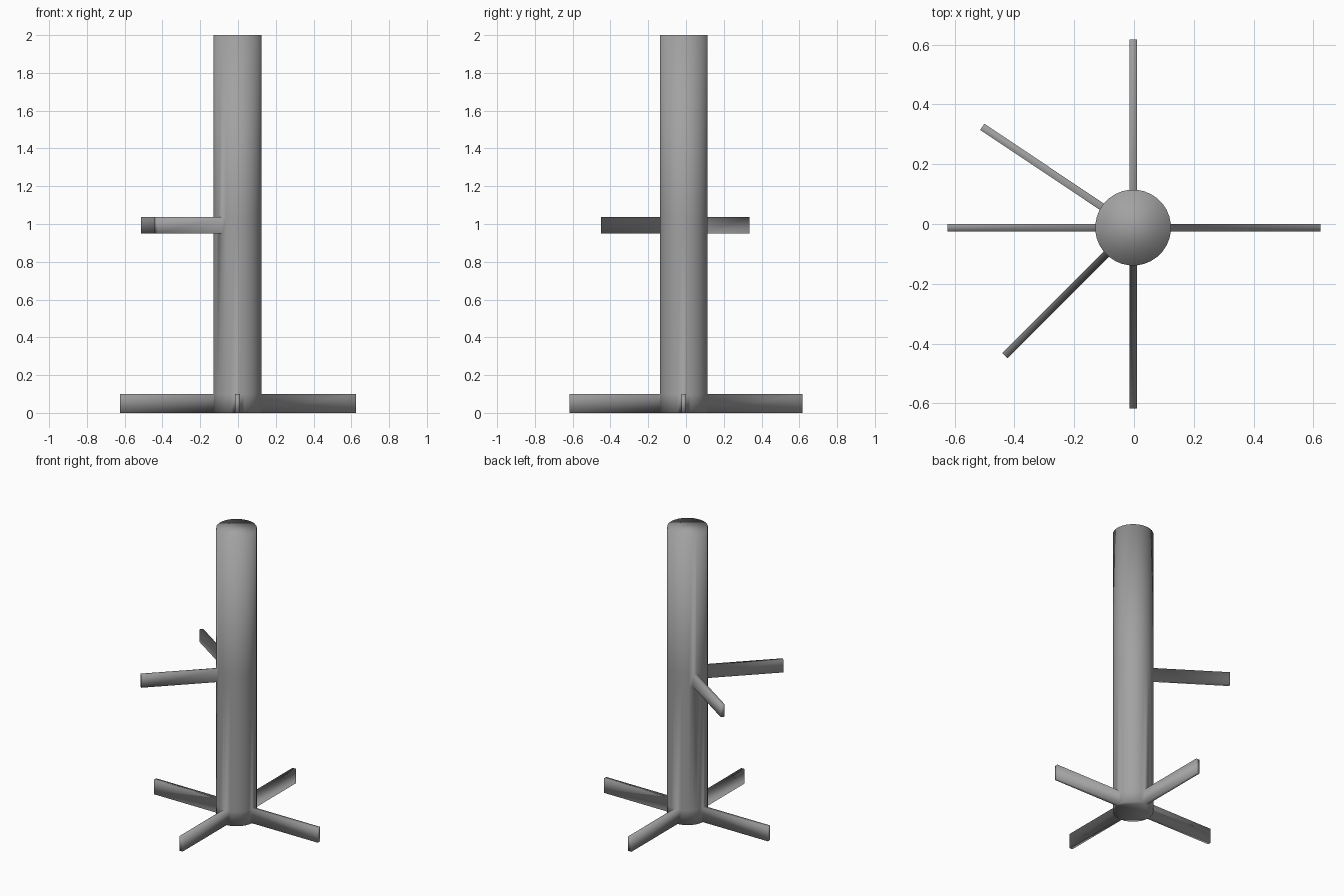
import bpy, bmesh, math

if "Cube" in bpy.data.objects:
    bpy.data.objects.remove(bpy.data.objects["Cube"])

SIDES, RADIUS, CX, CY = 32, 0.127, -0.003, -0.012
LEVELS = [0.0, 0.1, 0.95, 1.036, 2.0]
STEP = 2 * math.pi / SIDES

bm = bmesh.new()

# column: stacked rings, turned so that faces look along the axes
rings = [[bm.verts.new((CX + RADIUS * math.cos((i - 0.5) * STEP),
                        CY + RADIUS * math.sin((i - 0.5) * STEP), z))
          for i in range(SIDES)] for z in LEVELS]
sides = {}
for k in range(len(LEVELS) - 1):
    for i in range(SIDES):
        j = (i + 1) % SIDES
        sides[k, i] = bm.faces.new((rings[k][i], rings[k][j],
                                    rings[k + 1][j], rings[k + 1][i]))
bm.faces.new(rings[-1])
bm.faces.new(rings[0][::-1])


def pull_bar(level, side, reach):
    """Extrude one column face straight outwards to the given reach."""
    face = bmesh.ops.extrude_discrete_faces(bm, faces=[sides[level, side]])["faces"][0]
    d = reach - RADIUS * math.cos(STEP / 2)
    a = side * STEP
    bmesh.ops.translate(bm, verts=face.verts[:],
                        vec=(d * math.cos(a), d * math.sin(a), 0))


# four feet at the base, the front one a little shorter
for side, reach in ((0, 0.628), (8, 0.629), (16, 0.622), (24, 0.605)):
    pull_bar(0, side, reach)
# two pegs at mid height
for side, reach in ((13, 0.607), (20, 0.607)):
    pull_bar(2, side, reach)

bmesh.ops.recalc_face_normals(bm, faces=bm.faces[:])
for f in bm.faces:
    f.smooth = True

mesh = bpy.data.meshes.new("post_with_bars")
bm.to_mesh(mesh)
bm.free()

# dark grey finish
grey = bpy.data.materials.new("dark_grey")
grey.diffuse_color = (0.36, 0.36, 0.36, 1)
grey.use_nodes = True
grey.node_tree.nodes["Principled BSDF"].inputs["Base Color"].default_value = grey.diffuse_color
mesh.materials.append(grey)
bpy.context.collection.objects.link(bpy.data.objects.new("post_with_bars", mesh))
